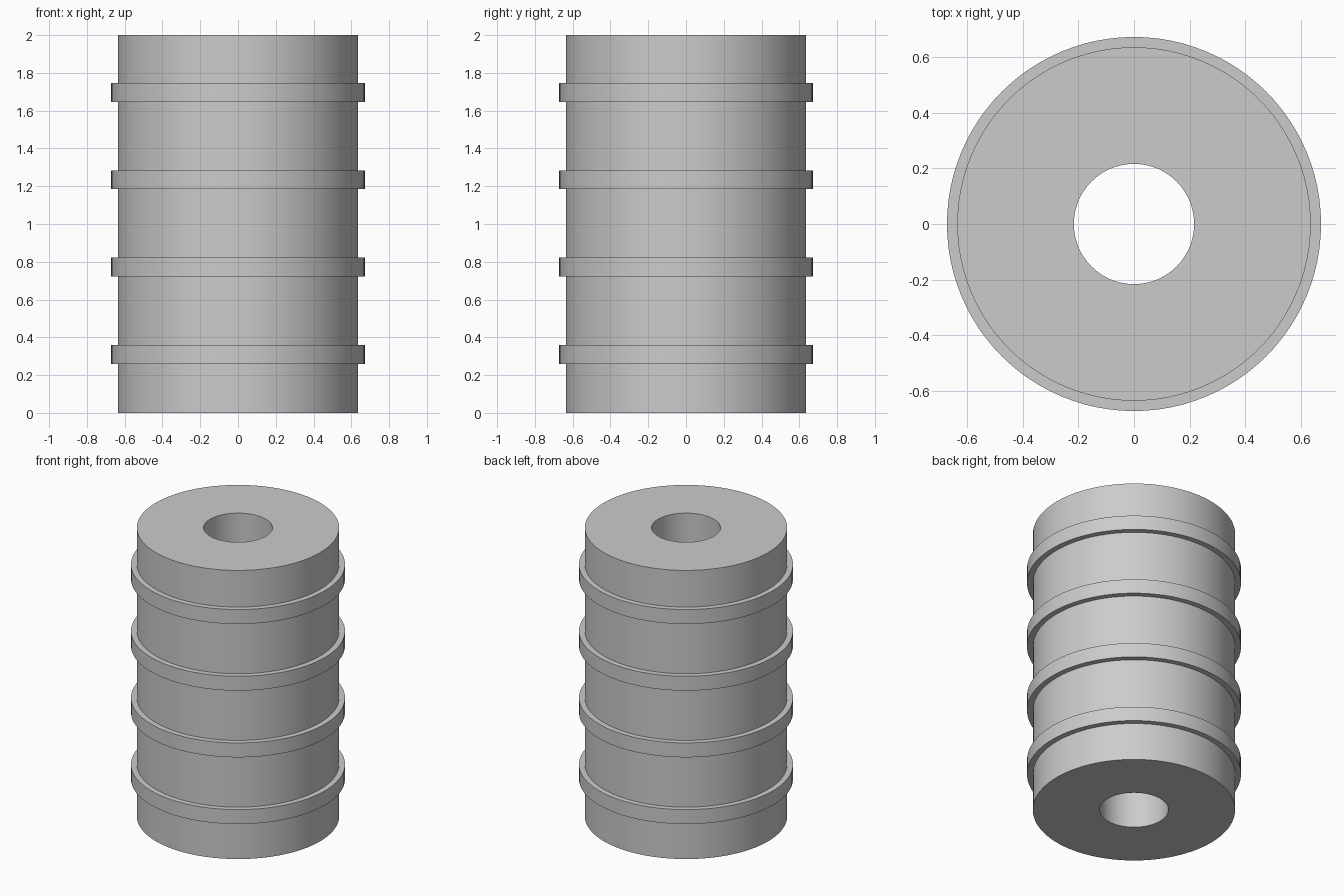
import bpy, bmesh, math

if "Cube" in bpy.data.objects:
    bpy.data.objects.remove(bpy.data.objects["Cube"])

SEGMENTS = 96
BODY_R, BORE_R, BAND_R = 0.635, 0.216, 0.672
HEIGHT, BAND_H = 2.0, 0.10

grey = bpy.data.materials.new("plain grey")
grey.diffuse_color = (0.6, 0.6, 0.6, 1)
grey.use_nodes = True
grey.node_tree.nodes["Principled BSDF"].inputs["Base Color"].default_value = grey.diffuse_color


def lathe(name, profile, closed):
    """Revolve an (r, z) profile, listed counter-clockwise, around the z axis."""
    bm = bmesh.new()
    rings = []
    for r, z in profile:
        angles = [2 * math.pi * i / SEGMENTS for i in range(SEGMENTS)]
        rings.append([bm.verts.new((r * math.cos(a), r * math.sin(a), z)) for a in angles])
    pairs = list(zip(rings, rings[1:] + rings[:1]))
    for low, high in pairs if closed else pairs[:-1]:
        for i in range(SEGMENTS):
            j = (i + 1) % SEGMENTS
            bm.faces.new((low[i], low[j], high[j], high[i]))
    mesh = bpy.data.meshes.new(name)
    bm.to_mesh(mesh)
    bm.free()
    mesh.materials.append(grey)
    obj = bpy.data.objects.new(name, mesh)
    bpy.context.collection.objects.link(obj)
    bpy.ops.object.select_all(action='DESELECT')
    obj.select_set(True)
    bpy.context.view_layer.objects.active = obj
    bpy.ops.object.shade_smooth_by_angle(angle=math.radians(30))
    return obj


# Thick tube with a bore straight through
lathe("tube_body", [(BORE_R, 0), (BODY_R, 0), (BODY_R, HEIGHT), (BORE_R, HEIGHT)], True)

# Four evenly spaced raised bands, open where they meet the tube
for n in range(4):
    z = 0.31 + n * 0.462
    lo, hi = z - BAND_H / 2, z + BAND_H / 2
    lathe(f"band_{n + 1}", [(BODY_R, lo), (BAND_R, lo), (BAND_R, hi), (BODY_R, hi)], False)
